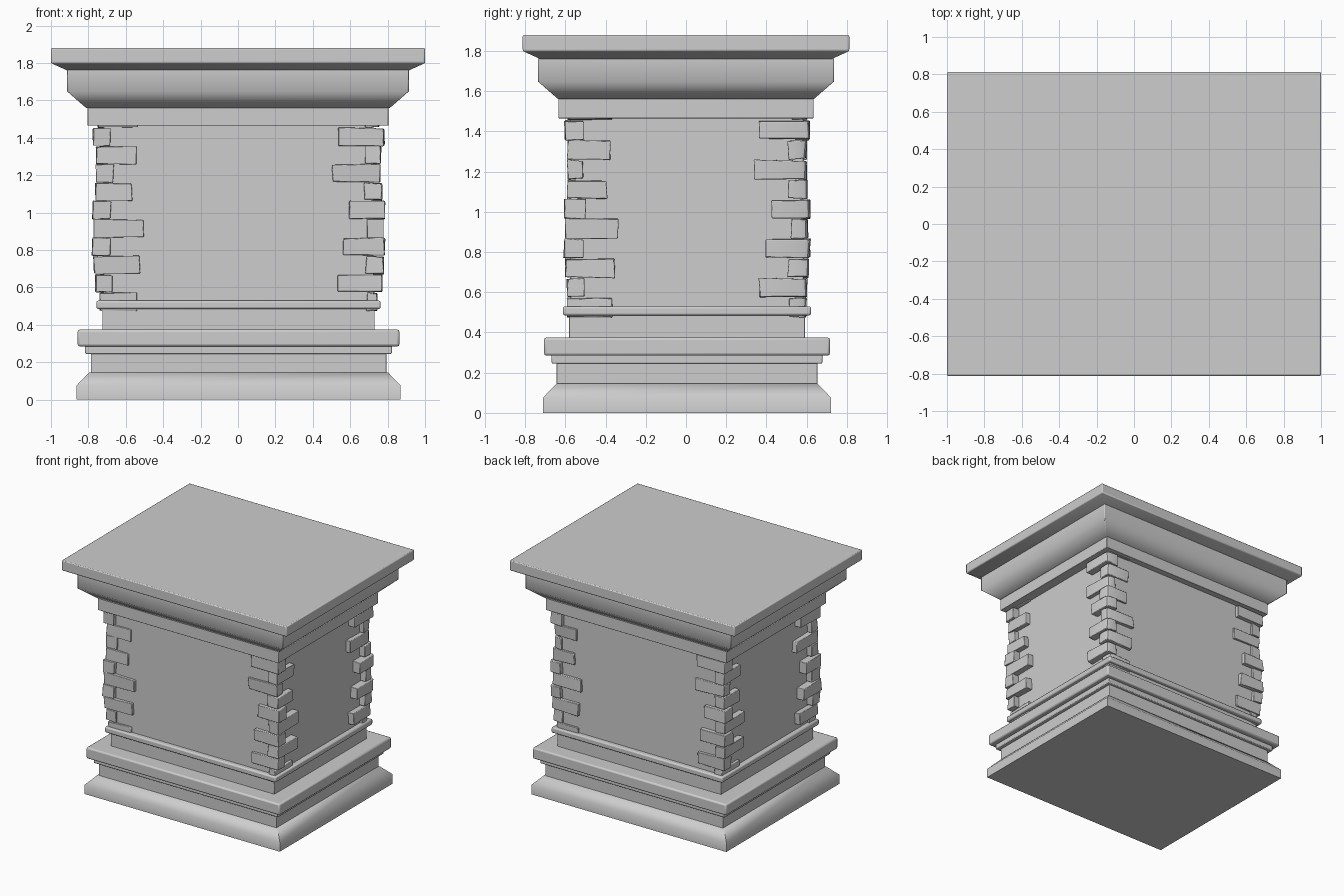
import bpy, bmesh, math, random
from mathutils import Vector

random.seed(4)
if "Cube" in bpy.data.objects:
    bpy.data.objects.remove(bpy.data.objects["Cube"], do_unlink=True)

stone = bpy.data.materials.new("pale grey stone")
stone.use_nodes = True
GREY = (0.61, 0.61, 0.61, 1)
stone.diffuse_color = GREY
stone.node_tree.nodes["Principled BSDF"].inputs["Base Color"].default_value = GREY

# The body sits very slightly off the centre of the cap
BODY = (0.003, 0.005, 0)
CAP = (0, 0, 0)


def finish(name, bm, centre, bevel, angle):
    bmesh.ops.recalc_face_normals(bm, faces=bm.faces)
    mesh = bpy.data.meshes.new(name)
    bm.to_mesh(mesh)
    bm.free()
    mesh.materials.append(stone)
    obj = bpy.data.objects.new(name, mesh)
    obj.location = centre
    bpy.context.collection.objects.link(obj)
    if bevel:
        mod = obj.modifiers.new("worn edges", "BEVEL")
        mod.width = bevel
        mod.segments = 2
        mod.limit_method = "ANGLE"
        mod.angle_limit = math.radians(50)
    bpy.ops.object.select_all(action="DESELECT")
    obj.select_set(True)
    bpy.context.view_layer.objects.active = obj
    bpy.ops.object.shade_smooth_by_angle(angle=math.radians(angle))


def tier(name, profile, inset, centre, bevel):
    """Stack of rectangles: profile of (half width, height), depth is narrower by inset."""
    bm = bmesh.new()
    rings = []
    for w, z in profile:
        d = w - inset
        rings.append([bm.verts.new(p) for p in ((-w, -d, z), (w, -d, z), (w, d, z), (-w, d, z))])
    for low, high in zip(rings, rings[1:]):
        for i in range(4):
            j = (i + 1) % 4
            bm.faces.new((low[i], low[j], high[j], high[i]))
    bm.faces.new(rings[0][::-1])
    bm.faces.new(rings[-1])
    finish(name, bm, centre, bevel, 50)


# Base, shaft and cap mouldings
tier("plinth", [(0.867, 0), (0.867, 0.075), (0.80, 0.145)], 0.15, BODY, 0)
tier("base_block", [(0.79, 0.14), (0.79, 0.25)], 0.141, BODY, 0.003)
tier("base_fillet", [(0.82, 0.245), (0.82, 0.29)], 0.147, BODY, 0.006)
tier("base_roll", [(0.86, 0.285), (0.86, 0.375)], 0.149, BODY, 0.012)
tier("lower_shaft", [(0.728, 0.37), (0.728, 0.49)], 0.141, BODY, 0.003)
tier("shaft_ledge", [(0.76, 0.485), (0.76, 0.53)], 0.143, BODY, 0.01)
tier("shaft", [(0.722, 0.525), (0.722, 1.47)], 0.143, BODY, 0.003)
tier("neck", [(0.804, 1.465), (0.804, 1.565)], 0.17, CAP, 0.004)
tier("cornice", [(0.812, 1.56), (0.913, 1.648), (0.913, 1.765)], 0.177, CAP, 0.005)
tier("cap_slab", [(0.913, 1.76), (1.0, 1.80), (1.0, 1.88)], 0.188, CAP, 0.007)

# Corner stones, alternating long and short on each face; reach of each course
REACH = [0.54, 0.53, 0.55, 0.50, 0.57, 0.59, 0.51, 0.56, 0.53, 0.53, 0.54]
OUTER = [0.75, 0.778, 0.762, 0.76, 0.765, 0.78, 0.772, 0.782, 0.774, 0.766, 0.74]
TOP, STEP, HEIGHT = 1.504, 0.098, 0.093
SHIFT = 0.17


def corner_stone(name, sx, sy, course):
    long_x = (course % 2 == 1) == (sx * sy < 0)
    inner, outer = REACH[course], OUTER[course]
    short_in = random.uniform(0.67, 0.69)
    x0, y0 = (inner, short_in) if long_x else (short_in, inner)
    z = TOP - STEP * course
    bm = bmesh.new()
    bmesh.ops.create_cube(bm, size=1)
    corner = []
    for v in bm.verts:
        is_x, is_y = v.co.x > 0, v.co.y > 0
        x = outer if is_x else x0
        y = max(outer - SHIFT, 0.594) if is_y else y0 - SHIFT
        jitter = Vector([random.uniform(-1, 1) for _ in range(3)]) * 0.005
        v.co = Vector((sx * x, sy * y, z + v.co.z * HEIGHT)) + jitter
        if is_x and is_y:
            corner.append(v)
    # rounded, slightly uneven outer arris
    edge = bm.edges.get(corner)
    bmesh.ops.bevel(bm, geom=[edge], offset=random.uniform(0.02, 0.032),
                    segments=2, profile=0.5, affect="EDGES")
    finish(name, bm, BODY, 0.004, 35)


for sx, side in ((1, "left"), (-1, "right")):
    for sy, end in ((-1, "front"), (1, "back")):
        for course in range(len(REACH)):
            corner_stone(f"corner_stone_{end}_{side}_{course + 1}", sx, sy, course)
